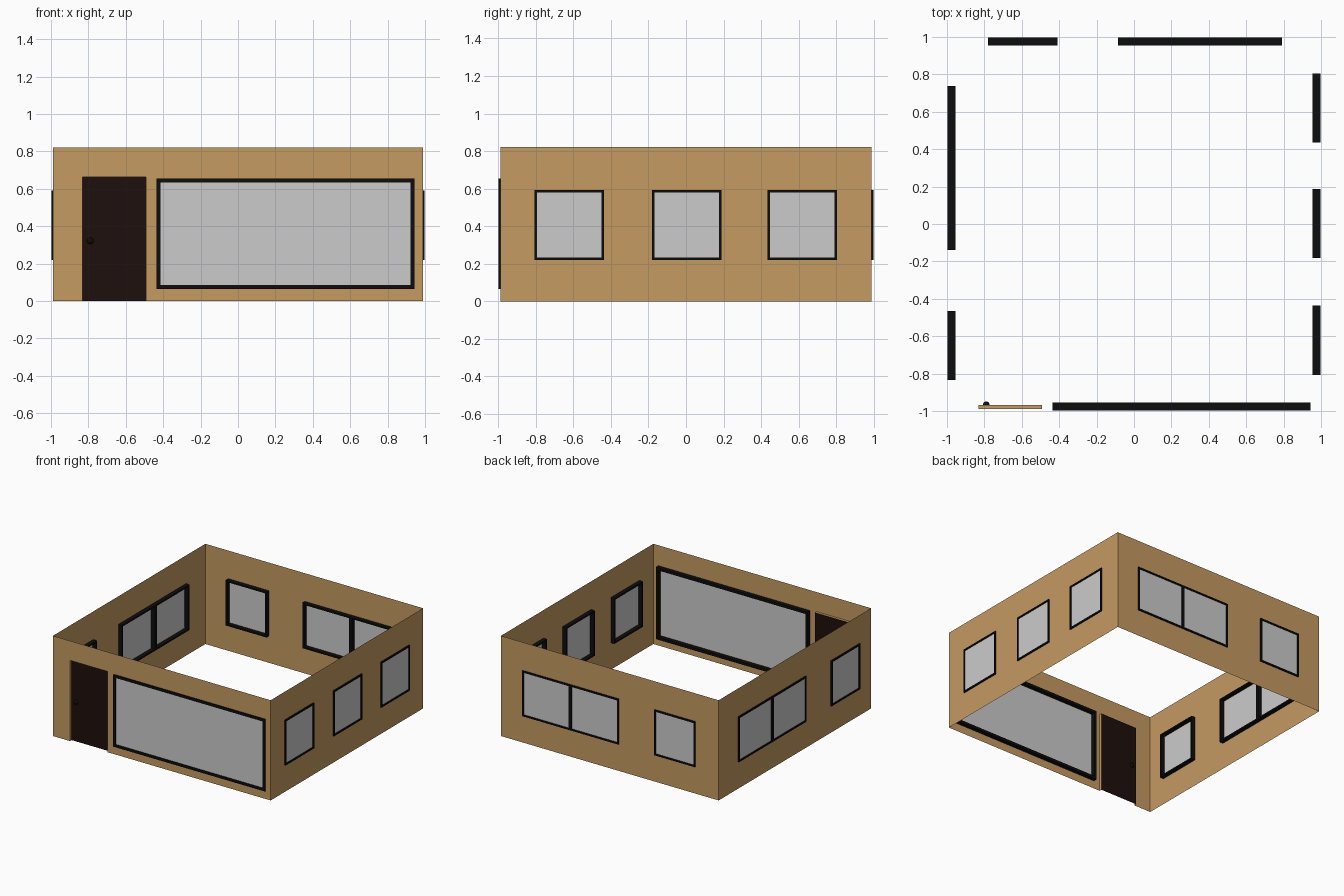
import bpy, bmesh
from math import pi
from mathutils import Matrix, Vector

if "Cube" in bpy.data.objects:
    bpy.data.objects.remove(bpy.data.objects["Cube"])

H, W = 0.822, 0.988            # wall height and half width
OUT, IN = 0.998, 0.955         # frame outer and inner planes


def mat(name, col):
    m = bpy.data.materials.new(name)
    m.diffuse_color = (*col, 1)
    m.use_nodes = True
    m.node_tree.nodes["Principled BSDF"].inputs["Base Color"].default_value = m.diffuse_color
    return m


TAN = mat("tan_wall", (0.56, 0.325, 0.122))
BLACK = mat("black_frame", (0.004, 0.004, 0.004))
BROWN = mat("dark_door", (0.013, 0.005, 0.004))


def make(name, bm, turn, material=None):
    # turn = quarter turns from the front wall
    bmesh.ops.remove_doubles(bm, verts=bm.verts, dist=1e-5)
    bm.transform(Matrix.Rotation(turn * pi / 2, 4, 'Z'))
    me = bpy.data.meshes.new(name)
    bm.to_mesh(me)
    bm.free()
    ob = bpy.data.objects.new(name, me)
    bpy.context.collection.objects.link(ob)
    if material:
        me.materials.append(material)
    return ob


def quad(bm, u0, u1, z0, z1, d):
    bm.faces.new([bm.verts.new((u, -d, z)) for u, z in
                  ((u0, z0), (u1, z0), (u1, z1), (u0, z1))])


def box(bm, u0, u1, z0, z1, d0, d1):
    c = Vector(((u0 + u1) / 2, -(d0 + d1) / 2, (z0 + z1) / 2))
    s = Matrix.Diagonal((u1 - u0, abs(d1 - d0), z1 - z0, 1))
    bmesh.ops.create_cube(bm, size=1, matrix=Matrix.Translation(c) @ s)


def wall(name, turn, holes):
    # sheet wall: grid of cells, leaving out those inside openings
    bm = bmesh.new()
    us = sorted({-W, W, *(h[0] for h in holes), *(h[1] for h in holes)})
    zs = sorted({0, H, *(h[2] for h in holes), *(h[3] for h in holes)})
    for a, b in zip(us, us[1:]):
        for c, d in zip(zs, zs[1:]):
            u, z = (a + b) / 2, (c + d) / 2
            if not any(h[0] < u < h[1] and h[2] < z < h[3] for h in holes):
                quad(bm, a, b, c, d, W)
    bmesh.ops.remove_doubles(bm, verts=bm.verts, dist=1e-5)
    bmesh.ops.dissolve_limit(bm, angle_limit=0.01, verts=bm.verts, edges=bm.edges)
    make(name, bm, turn, TAN)


def window(name, turn, u0, u1, z0, z1, t, double):
    bm = bmesh.new()
    box(bm, u0, u0 + t, z0, z1, IN, OUT)
    box(bm, u1 - t, u1, z0, z1, IN, OUT)
    box(bm, u0 + t, u1 - t, z0, z0 + t, IN, OUT)
    box(bm, u0 + t, u1 - t, z1 - t, z1, IN, OUT)
    if double:
        m = (u0 + u1) / 2
        box(bm, m - t, m + t, z0 + t, z1 - t, IN, OUT)
    make(name + "_frame", bm, turn, BLACK)
    bm = bmesh.new()
    quad(bm, u0 + t / 2, u1 - t / 2, z0 + t / 2, z1 - t / 2, W + 0.003)
    make(name + "_glass", bm, turn)
    e = t + 0.004
    return (u0 + e, u1 - e, z0 + e, z1 - e)


# windows per wall: (u0, u1, z0, z1, frame width, double)
Z = (0.22, 0.592, 0.013)
WINDOWS = {
    "front": [(-0.435, 0.943, 0.065, 0.655, 0.021, False)],
    "right": [(c - 0.185, c + 0.185, *Z, False) for c in (-0.622, 0.003, 0.62)],
    "back": [(-0.79, 0.085, *Z, True), (0.41, 0.78, *Z, False)],
    "left": [(-0.738, 0.138, *Z, True), (0.465, 0.835, *Z, False)],
}
DOOR = (-0.832, -0.492, 0, 0.662)
DD = 0.967                     # door plane

for turn, (side, wins) in enumerate(WINDOWS.items()):
    holes = [window(f"{side}_window_{i + 1}", turn, *w) for i, w in enumerate(wins)]
    if side == "front":
        holes.append(DOOR)
    wall(side + "_wall", turn, holes)

# recessed door, its reveal and the knob
bm = bmesh.new()
quad(bm, *DOOR, DD)
make("door", bm, 0, BROWN)

bm = bmesh.new()
u0, u1, z0, z1 = DOOR
path = [(u0, z0), (u0, z1), (u1, z1), (u1, z0)]
for (a, b), (c, d) in zip(path, path[1:]):
    bm.faces.new([bm.verts.new(p) for p in
                  ((a, -W, b), (c, -W, d), (c, -DD, d), (a, -DD, b))])
make("door_reveal", bm, 0, TAN)

bm = bmesh.new()
bmesh.ops.create_uvsphere(bm, u_segments=16, v_segments=8, radius=0.018,
                          matrix=Matrix.Translation((-0.79, -DD, 0.322)))
for f in bm.faces:
    f.smooth = True
make("door_knob", bm, 0, BLACK)
